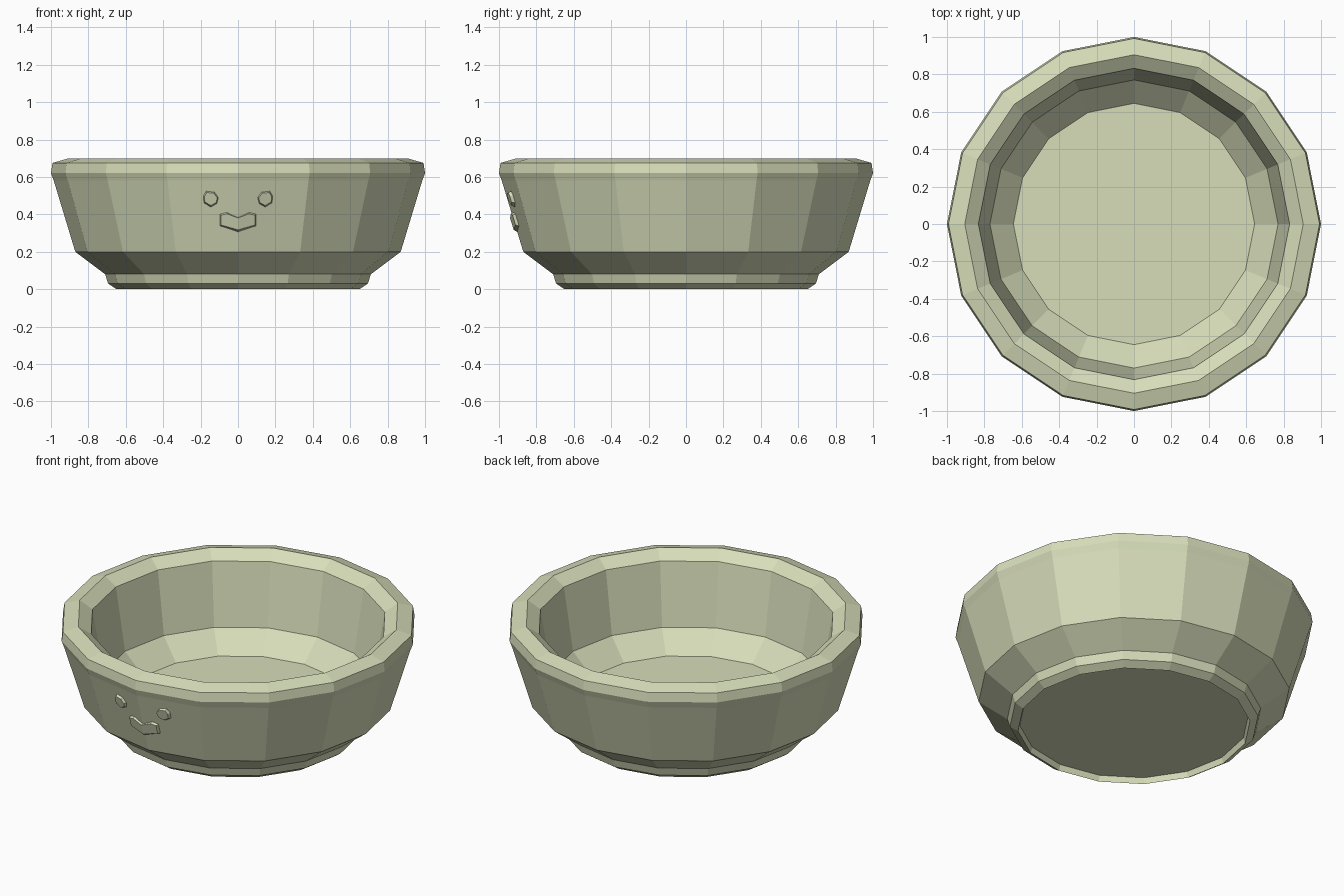
import bpy, bmesh, math

SIDES = 16
FOLD = math.tan(math.pi / SIDES)

if "Cube" in bpy.data.objects:
    bpy.data.objects.remove(bpy.data.objects["Cube"])

clay = bpy.data.materials.new("pale_sage")
clay.use_nodes = True
color = (0.68, 0.725, 0.49, 1)
clay.diffuse_color = color
clay.node_tree.nodes["Principled BSDF"].inputs["Base Color"].default_value = color


def finish(name, bm):
    bmesh.ops.recalc_face_normals(bm, faces=bm.faces)
    mesh = bpy.data.meshes.new(name)
    bm.to_mesh(mesh)
    bm.free()
    mesh.materials.append(clay)
    obj = bpy.data.objects.new(name, mesh)
    bpy.context.collection.objects.link(obj)
    return obj


# Bowl: one closed profile of (radius, height) from recessed base to inner floor
profile = [(0.64, 0.035), (0.65, 0), (0.695, 0.03), (0.71, 0.08), (0.87, 0.2),
           (0.985, 0.58), (1, 0.62), (0.992, 0.675), (0.905, 0.7),
           (0.832, 0.65), (0.77, 0.27), (0.645, 0.15)]
bm = bmesh.new()
rings = []
for r, z in profile:
    angles = [2 * math.pi * i / SIDES for i in range(SIDES)]
    rings.append([bm.verts.new((r * math.cos(a), r * math.sin(a), z)) for a in angles])
for low, high in zip(rings, rings[1:]):
    for i in range(SIDES):
        j = (i + 1) % SIDES
        bm.faces.new((low[i], low[j], high[j], high[i]))
bm.faces.new(rings[0])
bm.faces.new(rings[-1])
finish("bowl", bm)


def wall_y(x, z):
    """Front wall surface at a given width and height."""
    radius = 0.87 + (z - 0.2) * 0.115 / 0.38
    return -radius + abs(x) * FOLD


def relief(name, outline, raise_by):
    """Raised chamfered shape on the front wall, mirrored across x."""
    bm = bmesh.new()
    cx = sum(p[0] for p in outline) / len(outline)
    cz = sum(p[1] for p in outline) / len(outline)
    back, front = [], []
    for x, z in outline:
        back.append(bm.verts.new((x, wall_y(x, z) + 0.01, z)))
        fx = x if x == 0 else cx + (x - cx) * 0.8
        fz = cz + (z - cz) * 0.75
        front.append(bm.verts.new((fx, wall_y(fx, fz) - raise_by, fz)))
    for i in range(len(outline)):
        j = (i + 1) % len(outline)
        if outline[i][0] or outline[j][0]:
            bm.faces.new((back[i], back[j], front[j], front[i]))
    bm.faces.new(front)
    # Orient the open shell outward before mirroring
    obj = finish(name, bm)
    if obj.data.polygons[-1].normal.y > 0:
        obj.data.flip_normals()
    obj.modifiers.new("mirror", 'MIRROR')
    return obj


# Face details
relief("eyes", [(0.102, 0.49), (0.11, 0.455), (0.145, 0.435), (0.185, 0.46),
                (0.188, 0.5), (0.172, 0.528), (0.125, 0.522)], 0.018)
relief("mouth", [(0, 0.385), (0.06, 0.415), (0.1, 0.405), (0.1, 0.335), (0, 0.3)], 0.016)
